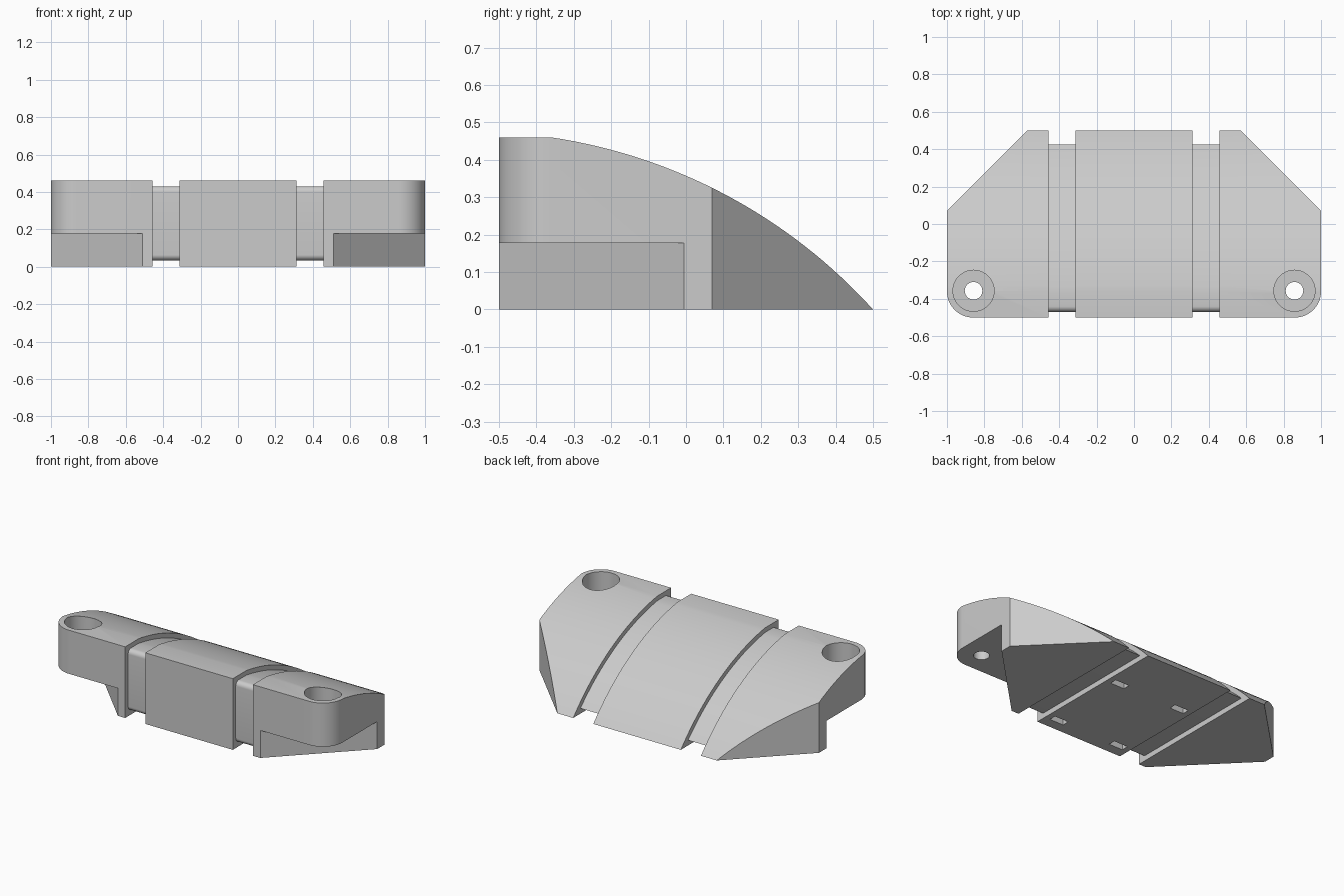
import bpy
import bmesh
import math
from mathutils import Vector

cube = bpy.data.objects.get("Cube")
if cube:
    bpy.data.objects.remove(cube, do_unlink=True)

grey = bpy.data.materials.new("plain grey")
grey.use_nodes = True
grey.diffuse_color = (0.6, 0.6, 0.6, 1)
grey.node_tree.nodes["Principled BSDF"].inputs["Base Color"].default_value = (0.6, 0.6, 0.6, 1)

HEIGHT, NOTCH = 0.46, 0.178
GROOVE_IN, GROOVE_OUT, GROOVE_DEPTH = 0.313, 0.457, 0.03
CURVE_START, CURVE_RADIUS = -0.36, 1.449


def arc(cx, cy, r, a0, a1, n):
    steps = [math.radians(a0 + (a1 - a0) * i / n) for i in range(n + 1)]
    return [(cx + r * math.cos(a), cy + r * math.sin(a)) for a in steps]


def prism(name, outline, low, high, axis):
    """Extrude an outline: along x (points are y, z) or along z (points are x, y)."""
    bm = bmesh.new()
    place = (lambda a, b: (low, a, b)) if axis == "x" else (lambda a, b: (a, b, low))
    face = bm.faces.new([bm.verts.new(place(a, b)) for a, b in outline])
    new = bmesh.ops.extrude_face_region(bm, geom=[face])["geom"]
    shift = Vector((high - low, 0, 0)) if axis == "x" else Vector((0, 0, high - low))
    bmesh.ops.translate(bm, vec=shift, verts=[g for g in new if isinstance(g, bmesh.types.BMVert)])
    bmesh.ops.recalc_face_normals(bm, faces=bm.faces)
    mesh = bpy.data.meshes.new(name)
    bm.to_mesh(mesh)
    bm.free()
    mesh.materials.append(grey)
    obj = bpy.data.objects.new(name, mesh)
    bpy.context.collection.objects.link(obj)
    return obj


def select(obj):
    bpy.ops.object.select_all(action="DESELECT")
    obj.select_set(True)
    bpy.context.view_layer.objects.active = obj


def cut(obj, cutter, operation="DIFFERENCE"):
    mod = obj.modifiers.new("cut", "BOOLEAN")
    mod.operation, mod.object, mod.solver = operation, cutter, "EXACT"
    select(obj)
    bpy.ops.object.modifier_apply(modifier=mod.name)
    bpy.data.objects.remove(cutter, do_unlink=True)


def smooth(obj):
    select(obj)
    bpy.ops.object.shade_smooth_by_angle(angle=math.radians(25))


# Side profile: flat top at the front, then a long arc down to the back edge
start, end = Vector((CURVE_START, HEIGHT)), Vector((0.5, 0))
chord = end - start
rise = math.sqrt(CURVE_RADIUS ** 2 - (chord.length / 2) ** 2)
centre = (start + end) / 2 + Vector((chord.y, -chord.x)).normalized() * rise
angle_start = math.degrees(math.atan2(*(start - centre).yx))
angle_end = math.degrees(math.atan2(*(end - centre).yx))
body_profile = [(-0.5, 0), (-0.5, HEIGHT)] + arc(*centre, CURVE_RADIUS, angle_start, angle_end, 32)

# Inset profile for the strap grooves, rounded at the front edges
core_r = CURVE_RADIUS - GROOVE_DEPTH
core_low, core_front, fillet = 0.034, -0.5 + GROOVE_DEPTH, 0.03
tip = math.degrees(math.asin((core_low - centre.y) / core_r))
core_profile = (arc(core_front + fillet, core_low + fillet, fillet, 270, 180, 8)
                + arc(core_front + fillet, HEIGHT - GROOVE_DEPTH - fillet, fillet, 180, 90, 8)
                + arc(*centre, core_r, angle_start, tip, 32))

# Middle block with four slots underneath
middle = prism("middle_block", body_profile, -GROOVE_IN, GROOVE_IN, "x")
for x in (-0.225, 0.225):
    for y in (-0.41, 0.14):
        slot = [(x - 0.05, y - 0.023), (x + 0.05, y - 0.023), (x + 0.05, y + 0.023), (x - 0.05, y + 0.023)]
        cut(middle, prism("slot_cutter", slot, -0.1, 0.06, "z"))
smooth(middle)

for side, s in (("left", 1), ("right", -1)):
    def mirrored(points):
        return [(s * x, y) for x, y in points]

    # Recessed strap groove floor
    smooth(prism(side + "_groove_core", core_profile, s * (GROOVE_IN - 0.01), s * (GROOVE_OUT + 0.01), "x"))

    # End block: rounded front corner and chamfered back corner
    block = prism(side + "_end_block", body_profile, s * GROOVE_OUT, s * 1.1, "x")
    plan = [(0.3, -0.5)] + arc(0.86, -0.36, 0.14, 270, 360, 20) + [(1, 0.07), (0.57, 0.5), (0.57, 0.7), (0.3, 0.7)]
    cut(block, prism("plan_cutter", mirrored(plan), -0.2, 0.7, "z"), "INTERSECT")

    # Diagonal notch below the mounting ear
    notch = [(0.41, -0.6), (1.1, -0.6), (1.1, 0.095)]
    cut(block, prism("notch_cutter", mirrored(notch), -0.2, NOTCH, "z"))

    # Screw hole with a wide counterbore
    for radius, bottom in ((0.11, 0.25), (0.047, 0)):
        circle = arc(s * 0.858, -0.357, radius, 0, 360, 40)[:-1]
        cut(block, prism("hole_cutter", circle, bottom, 0.8, "z"))
    smooth(block)
